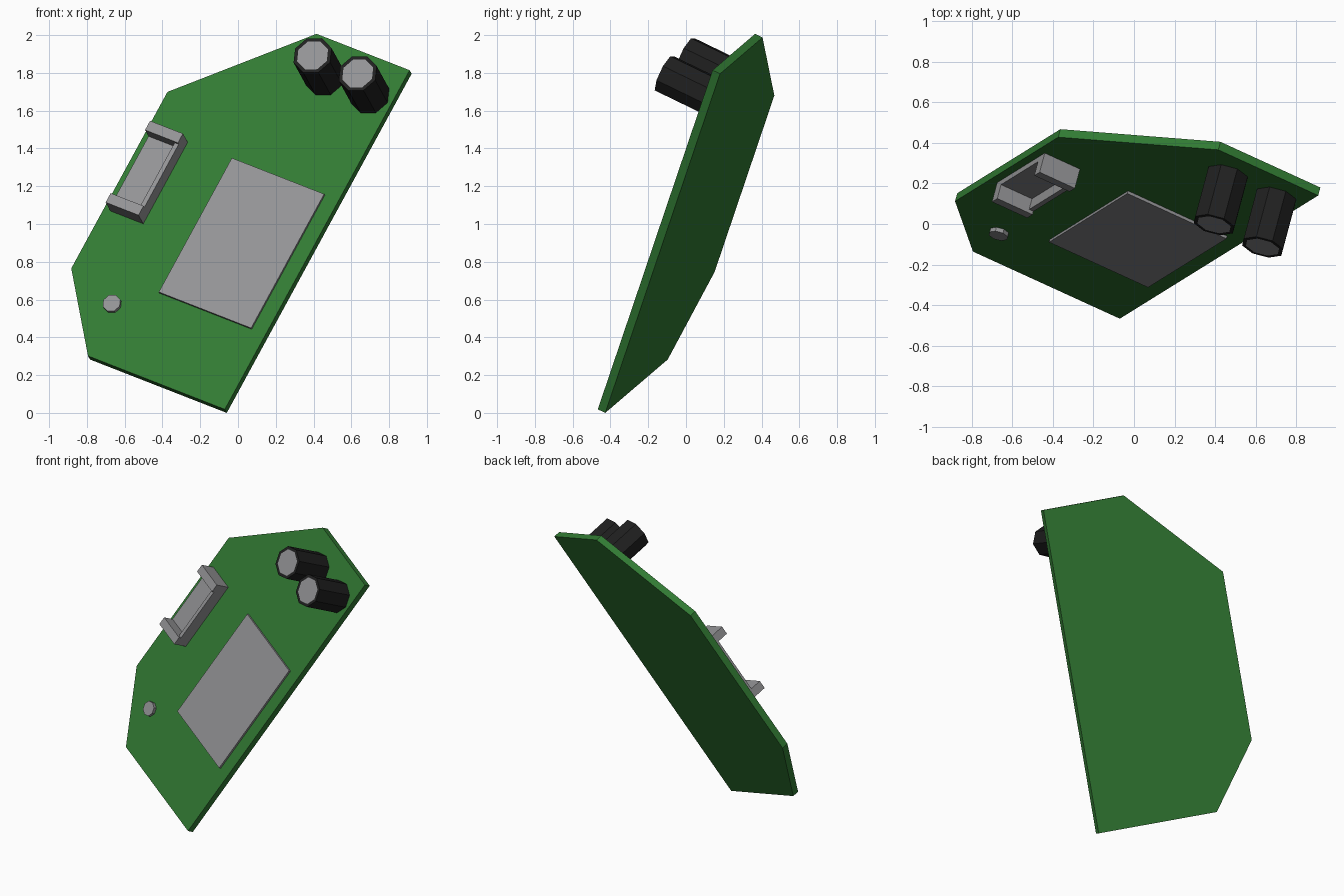
import bpy, bmesh, math
from mathutils import Vector, Matrix

if "Cube" in bpy.data.objects:
    bpy.data.objects.remove(bpy.data.objects["Cube"])

# tilted board frame: a runs along the long edge, b across, c out of the front
U = Vector((0.459, 0.285, 0.842)).normalized()
V = Vector((-0.856, 0.392, 0.336))
V = (V - U * V.dot(U)).normalized()
N = U.cross(V)
FRAME = Matrix((U, V, N)).transposed().to_4x4()
FRAME.translation = Vector((-0.07, -0.467, 0.019))


def material(name, rgb):
    m = bpy.data.materials.new(name)
    m.diffuse_color = (*rgb, 1)
    m.use_nodes = True
    m.node_tree.nodes["Principled BSDF"].inputs["Base Color"].default_value = m.diffuse_color
    return m


GREEN = material("board green", (0.031, 0.195, 0.033))
GREY = material("metal grey", (0.29, 0.29, 0.30))
BLACK = material("casing black", (0.014, 0.014, 0.014))


def finish(bm, name, *mats):
    bmesh.ops.recalc_face_normals(bm, faces=bm.faces[:])
    bm.transform(FRAME)
    me = bpy.data.meshes.new(name)
    bm.to_mesh(me)
    bm.free()
    for m in mats:
        me.materials.append(m)
    ob = bpy.data.objects.new(name, me)
    bpy.context.collection.objects.link(ob)
    return ob


def prism(name, outline, c0, c1, mat):
    bm = bmesh.new()
    face = bm.faces.new([bm.verts.new((a, b, c0)) for a, b in outline])
    ext = bmesh.ops.extrude_face_region(bm, geom=[face])["geom"]
    bmesh.ops.translate(bm, vec=(0, 0, c1 - c0),
                        verts=[v for v in ext if isinstance(v, bmesh.types.BMVert)])
    # the source face stays as the closed bottom
    return finish(bm, name, mat)


def box(name, a0, a1, b0, b1, c0, c1, mat):
    return prism(name, [(a0, b0), (a1, b0), (a1, b1), (a0, b1)], c0, c1, mat)


def ring(a, b, r):
    return [(a + r * math.cos(i * math.pi / 4), b + r * math.sin(i * math.pi / 4))
            for i in range(8)]


# circuit board with cut corners
prism("board", [(0, 0), (2.133, 0), (2.133, 0.575), (1.53, 1.173), (0.42, 1.173), (0, 0.845)],
      -0.045, 0, GREEN)

# large flat chip and small round stud
box("chip", 0.47, 1.313, 0.085, 0.655, 0, 0.015, GREY)
prism("stud", ring(0.315, 0.862, 0.05), 0, 0.022, GREY)

# open-sided connector: floor, inner wall and two end blocks
box("connector_floor", 0.855, 1.252, 0.955, 1.133, 0, 0.03, GREY)
box("connector_wall", 0.855, 1.252, 0.93, 0.955, 0, 0.09, GREY)
box("connector_end_lower", 0.797, 0.855, 0.93, 1.133, 0, 0.108, GREY)
box("connector_end_upper", 1.252, 1.31, 0.93, 1.133, 0, 0.108, GREY)

# two eight-sided capacitors with grey inset tops
for i, (a, b) in enumerate([(1.922, 0.41), (1.92, 0.13)]):
    bm = bmesh.new()
    bmesh.ops.create_cone(bm, cap_ends=True, segments=8, radius1=0.108, radius2=0.108, depth=0.28,
                          matrix=Matrix.Translation((a, b, 0.14)))
    bm.faces.ensure_lookup_table()
    top = max(bm.faces, key=lambda f: f.calc_center_median().z)
    bmesh.ops.inset_region(bm, faces=[top], thickness=0.02)
    top.material_index = 1
    finish(bm, f"capacitor_{i + 1}", BLACK, GREY)
